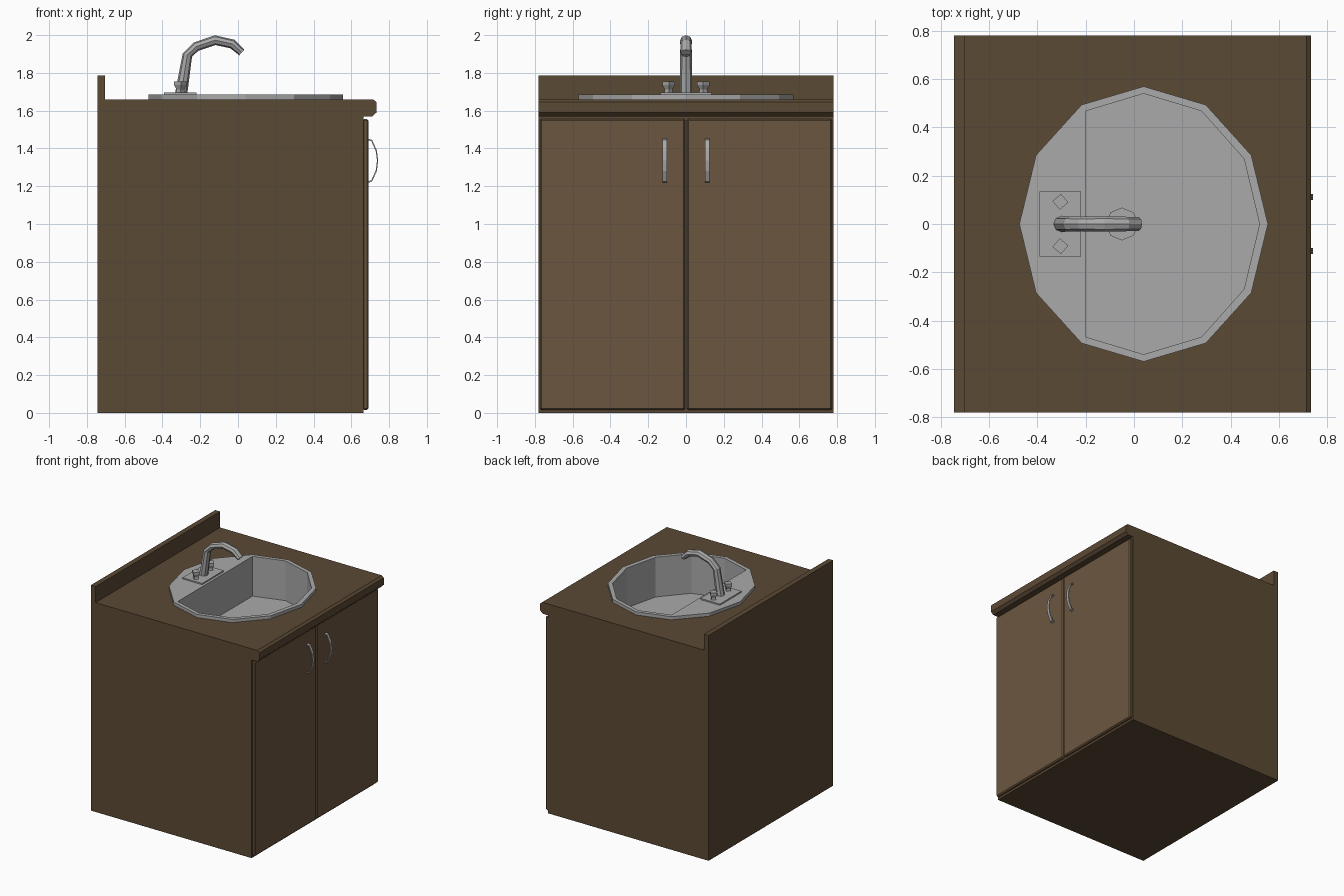
import bpy, bmesh, math

if "Cube" in bpy.data.objects:
    bpy.data.objects.remove(bpy.data.objects["Cube"])


def material(name, r, g, b):
    m = bpy.data.materials.new(name)
    m.diffuse_color = (r, g, b, 1)
    m.use_nodes = True
    m.node_tree.nodes["Principled BSDF"].inputs["Base Color"].default_value = m.diffuse_color
    return m


wood = material("brown_wood", 0.105, 0.067, 0.034)
door_wood = material("door_wood", 0.15, 0.094, 0.05)
steel = material("steel", 0.4, 0.4, 0.4)


def make(name, verts, faces, mat=steel, fix=True):
    me = bpy.data.meshes.new(name)
    me.from_pydata(verts, [], faces)
    if fix:
        bm = bmesh.new()
        bm.from_mesh(me)
        bmesh.ops.recalc_face_normals(bm, faces=bm.faces)
        bm.to_mesh(me)
        bm.free()
    ob = bpy.data.objects.new(name, me)
    bpy.context.collection.objects.link(ob)
    me.materials.append(mat)
    return ob


def loft(name, rings, mat=steel):
    """Closed solid through rings of equal vertex count."""
    n = len(rings[0])
    verts = [v for r in rings for v in r]
    faces = [list(range(n))[::-1], list(range(len(verts) - n, len(verts)))]
    for k in range(len(rings) - 1):
        for i in range(n):
            j = (i + 1) % n
            faces.append([k * n + i, k * n + j, k * n + n + j, k * n + n + i])
    return make(name, verts, faces, mat)


def extrude_y(name, profile, y0, y1, mat=steel):
    return loft(name, [[(x, y, z) for x, z in profile] for y in (y0, y1)], mat)


def box(name, x0, x1, y0, y1, z0, z1, mat=steel):
    return extrude_y(name, [(x0, z0), (x1, z0), (x1, z1), (x0, z1)], y0, y1, mat)


def ellipse(cx, cy, rx, ry, z, degrees):
    return [(cx + rx * math.cos(math.radians(a)), cy + ry * math.sin(math.radians(a)), z)
            for a in degrees]


def turned(name, cx, cy, n, rz, start=0):
    """Low-poly turned part from (radius, height) pairs."""
    angs = [start + 360 * i / n for i in range(n)]
    return loft(name, [ellipse(cx, cy, r, r, z, angs) for r, z in rz])


# Cabinet, countertop nose and backsplash in one side profile
cabinet = extrude_y("cabinet_and_countertop", [
    (-0.745, 0), (0.665, 0), (0.665, 1.57), (0.712, 1.57), (0.733, 1.59),
    (0.733, 1.645), (0.715, 1.66), (-0.703, 1.66), (-0.703, 1.787), (-0.745, 1.787)],
    -0.78, 0.78, wood)

# Opening for the basin
arc = list(range(-120, 121, 30))
cutter = loft("basin_cutter", [ellipse(0.04, 0, 0.49, 0.55, z, arc) for z in (1.355, 1.9)], wood)
mod = cabinet.modifiers.new("basin_hole", 'BOOLEAN')
mod.object = cutter
mod.operation = 'DIFFERENCE'
mod.solver = 'EXACT'
bpy.context.view_layer.objects.active = cabinet
cabinet.select_set(True)
bpy.ops.object.modifier_apply(modifier=mod.name)
bpy.data.objects.remove(cutter)

# Sink: twelve-sided rim, flat tap deck, straight-walled basin
full = list(range(-120, 240, 30))
FLOOR = 1.37
verts = (ellipse(0.04, 0, 0.515, 0.57, 1.66, full) + ellipse(0.04, 0, 0.515, 0.57, 1.685, full)
         + ellipse(0.04, 0, 0.48, 0.54, 1.685, arc) + ellipse(0.04, 0, 0.48, 0.54, FLOOR, arc))
faces = [[i, (i + 1) % 12, 12 + (i + 1) % 12, 12 + i] for i in range(12)]
faces += [[12 + i, 13 + i, 25 + i, 24 + i] for i in range(8)]
faces += [[24 + i, 24 + (i + 1) % 9, 33 + (i + 1) % 9, 33 + i] for i in range(9)]
faces += [[20, 21, 22, 23, 12, 24, 32], list(range(33, 42))]
make("sink", verts, faces, fix=False)

# Drain with four small openings
turned("drain", -0.05, 0, 8, [(0.068, FLOOR - 0.005), (0.068, FLOOR + 0.008)])
for sx in (-1, 1):
    for sy in (-1, 1):
        turned("drain_opening", -0.05 + sx * 0.03, sy * 0.03, 6,
               [(0.02, FLOOR), (0.02, FLOOR + 0.012)])

# Tap base plate and spout
box("tap_plate", -0.392, -0.22, -0.135, 0.135, 1.68, 1.695)
path = [(-0.302, 1.685, 0.033), (-0.268, 1.895, 0.026), (-0.22, 1.94, 0.025),
        (-0.12, 1.973, 0.026), (-0.03, 1.953, 0.025), (0.02, 1.908, 0.02)]
rings = []
for k, (x, z, r) in enumerate(path):
    a, b = path[max(k - 1, 0)], path[min(k + 1, len(path) - 1)]
    t = math.atan2(b[1] - a[1], b[0] - a[0])
    if k == 0:
        t = math.pi / 2
    rings.append([(x - math.sin(t) * r * math.cos(q), max(r, 0.024) * 1.2 * math.sin(q) if k else r * math.sin(q),
                   z + math.cos(t) * r * math.cos(q))
                  for q in (math.pi * i / 4 for i in range(8))])
loft("tap_spout", rings)

# Mirrored tap knobs, doors and pulls
outer = [(0.685, 1.453), (0.71, 1.445), (0.735, 1.39), (0.742, 1.335),
         (0.735, 1.28), (0.71, 1.225), (0.685, 1.217)]
inner = [(0.685, 1.445), (0.706, 1.438), (0.729, 1.387), (0.736, 1.335),
         (0.729, 1.283), (0.706, 1.232), (0.685, 1.225)]
for s, side in ((-1, "left"), (1, "right")):
    turned(side + "_tap_knob", -0.305, s * 0.092, 4,
           [(0.024, 1.69), (0.02, 1.712), (0.033, 1.735), (0.033, 1.755)], s * -5)
    ys = sorted((s * 0.004, s * 0.774))
    door = box(side + "_door", 0.66, 0.69, ys[0], ys[1], 0.015, 1.555, door_wood)
    bev = door.modifiers.new("edge", 'BEVEL')
    bev.width = 0.008
    bev.segments = 1
    strap = [[(x, s * 0.112 + d, z) for x, z in pair for d in (-0.012, 0.012)]
             for pair in zip(outer, inner)]
    loft(side + "_door_pull", [[r[0], r[1], r[3], r[2]] for r in strap])
